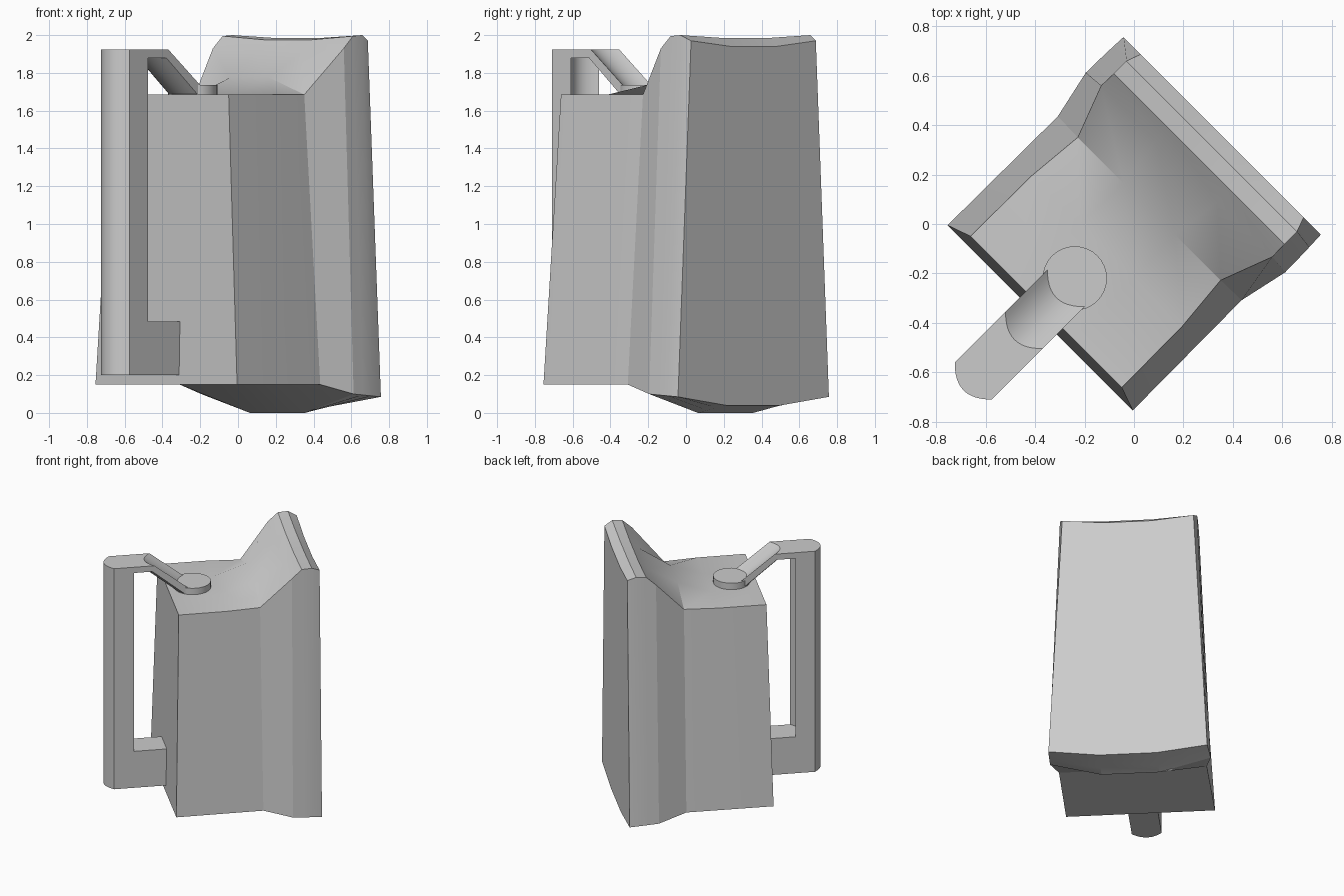
import bpy, math

old = bpy.data.objects.get("Cube")
if old:
    bpy.data.objects.remove(old, do_unlink=True)

grey = bpy.data.materials.new("plain_grey")
grey.use_nodes = True
grey.diffuse_color = (0.6, 0.6, 0.6, 1)
grey.node_tree.nodes["Principled BSDF"].inputs["Base Color"].default_value = (0.6, 0.6, 0.6, 1)

TURN = math.radians(45)   # the jug stands diagonally


def finish(obj, angle):
    """Turn, colour and shade a part."""
    obj.rotation_euler.z = TURN
    obj.data.materials.clear()
    obj.data.materials.append(grey)
    bpy.ops.object.select_all(action='DESELECT')
    obj.select_set(True)
    bpy.context.view_layer.objects.active = obj
    bpy.ops.object.shade_smooth_by_angle(angle=math.radians(angle))


def loft(name, loops, angle):
    """Skin a row of equal closed loops and cap both ends."""
    n = len(loops[0])
    verts = [p for loop in loops for p in loop]
    faces = [(i * n + j, i * n + (j + 1) % n, (i + 1) * n + (j + 1) % n, (i + 1) * n + j)
             for i in range(len(loops) - 1) for j in range(n)]
    last = (len(loops) - 1) * n
    faces += [tuple(reversed(range(n))), tuple(range(last, last + n))]
    mesh = bpy.data.meshes.new(name)
    mesh.from_pydata(verts, [], faces)
    obj = bpy.data.objects.new(name, mesh)
    bpy.context.collection.objects.link(obj)
    bpy.context.view_layer.objects.active = obj
    obj.select_set(True)
    bpy.ops.object.mode_set(mode='EDIT')
    bpy.ops.mesh.select_all(action='SELECT')
    bpy.ops.mesh.normals_make_consistent(inside=False)
    bpy.ops.object.mode_set(mode='OBJECT')
    finish(obj, angle)
    return obj


# Jug body: stations from handle side to back (depth, half width, edge z, middle z)
top = [(-0.503, 0.433, 1.685, 1.685), (-0.155, 0.431, 1.685, 1.685),
       (0.087, 0.409, 1.685, 1.775), (0.302, 0.49, 1.93, 1.91),
       (0.373, 0.488, 1.995, 1.975), (0.445, 0.488, 2.0, 1.985),
       (0.505, 0.467, 1.97, 1.94)]
bottom = [(-0.537, 0.53, 0.15, 0.15), (-0.22, 0.528, 0.15, 0.15),
          (0.09, 0.526, 0.15, 0.15), (0.295, 0.571, 0.1, 0.0),
          (0.365, 0.57, 0.095, 0.013), (0.435, 0.568, 0.09, 0.027),
          (0.505, 0.565, 0.085, 0.04)]
columns = (-1, -0.36, 0.36, 1)


def row(station):
    u, w, z_edge, z_mid = station
    return [(u, c * w, z_edge if abs(c) == 1 else z_mid) for c in columns]


loft("jug_body", [row(t) + row(b)[::-1] for t, b in zip(top, bottom)], 14)

# Handle: bent strip whose outer side bows outward across its width
HALF, MID, BOW, STEPS = 0.106, 0.011, 0.055, 12


def handle_loop(t):
    b = BOW * (1 - t * t)
    side = [(-0.909 - b, 0.2), (-0.909 - b, 1.925), (-0.618 - b, 1.925),
            (-0.378 - b, 1.735), (-0.33 - b, 1.697), (-0.4 - b, 1.688),
            (-0.632 - b, 1.88), (-0.767 - b, 1.88), (-0.767 - b, 0.485),
            (-0.5, 0.485), (-0.5, 0.2)]
    return [(u, MID + t * HALF, z) for u, z in side]


loft("handle", [handle_loop(2 * i / STEPS - 1) for i in range(STEPS + 1)], 30)

# Round mount that joins the handle to the top
c, s = math.cos(TURN), math.sin(TURN)
bpy.ops.mesh.primitive_cylinder_add(vertices=32, radius=0.13, depth=0.055,
                                    location=(-0.325 * c - 0.014 * s, -0.325 * s + 0.014 * c, 1.7075))
mount = bpy.context.object
mount.name = "handle_mount"
finish(mount, 30)
